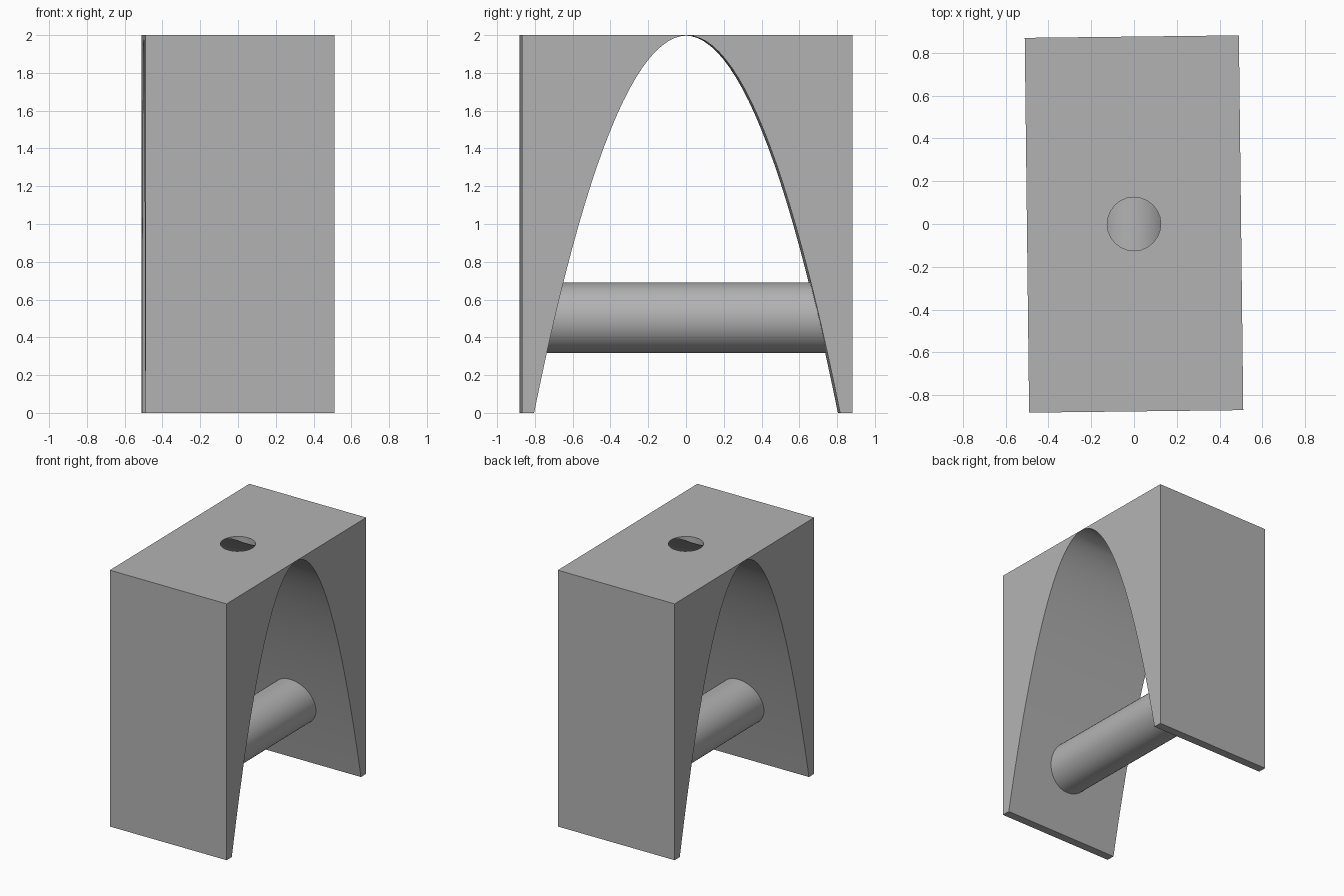
import bpy, bmesh, math
from mathutils import Matrix, Vector

cube = bpy.data.objects.get("Cube")
if cube:
    bpy.data.objects.remove(cube, do_unlink=True)

WIDTH, DEPTH, HEIGHT = 1.0, 1.75, 2.0
ARCH_HALF, ARCH_TOP, STEPS = 0.81, 1.998, 48
TURN = Matrix.Rotation(0.0117, 4, 'Z')

grey = bpy.data.materials.new("plain grey")
grey.use_nodes = True
colour = (0.45, 0.45, 0.45, 1)
grey.diffuse_color = colour
grey.node_tree.nodes["Principled BSDF"].inputs["Base Color"].default_value = colour


def finish(name, bm):
    """Turn a bmesh into a coloured object with the slight turn applied."""
    bmesh.ops.recalc_face_normals(bm, faces=bm.faces)
    bm.transform(TURN)
    mesh = bpy.data.meshes.new(name)
    bm.to_mesh(mesh)
    bm.free()
    mesh.materials.append(grey)
    obj = bpy.data.objects.new(name, mesh)
    bpy.context.collection.objects.link(obj)
    return obj


def cylinder(name, radius, length, sides, matrix):
    bm = bmesh.new()
    bmesh.ops.create_cone(bm, cap_ends=True, segments=sides, radius1=radius,
                          radius2=radius, depth=length, matrix=matrix)
    return finish(name, bm)


def smooth(obj):
    bpy.ops.object.select_all(action='DESELECT')
    obj.select_set(True)
    bpy.context.view_layer.objects.active = obj
    bpy.ops.object.shade_smooth_by_angle(angle=math.radians(30))


# Block with a parabolic arch running through it from side to side
profile = [(DEPTH / 2, 0), (DEPTH / 2, HEIGHT), (-DEPTH / 2, HEIGHT), (-DEPTH / 2, 0)]
for i in range(STEPS + 1):
    t = 2 * i / STEPS - 1
    profile.append((ARCH_HALF * t, ARCH_TOP * (1 - t * t)))
bm = bmesh.new()
side = bm.faces.new([bm.verts.new((-WIDTH / 2, y, z)) for y, z in profile])
extruded = bmesh.ops.extrude_face_region(bm, geom=[side], use_keep_orig=True)
bmesh.ops.translate(bm, vec=Vector((WIDTH, 0, 0)),
                    verts=[v for v in extruded["geom"] if isinstance(v, bmesh.types.BMVert)])
block = finish("arched_block", bm)

# Round hole through the crown of the arch
cutter = cylinder("hole_cutter", 0.125, 0.6, 24, Matrix.Translation((0, 0, HEIGHT)))
cutter.hide_render = True
cutter.hide_set(True)
hole = block.modifiers.new("crown_hole", 'BOOLEAN')
hole.operation = 'DIFFERENCE'
hole.solver = 'EXACT'
hole.object = cutter
bpy.context.view_layer.objects.active = block
bpy.ops.object.modifier_apply(modifier=hole.name)
bpy.data.objects.remove(cutter, do_unlink=True)
smooth(block)

# Crossbar joining the two legs
bar = cylinder("crossbar", 0.187, DEPTH, 48,
               Matrix.Translation((0, 0, 0.503)) @ Matrix.Rotation(math.pi / 2, 4, 'X'))
smooth(bar)
